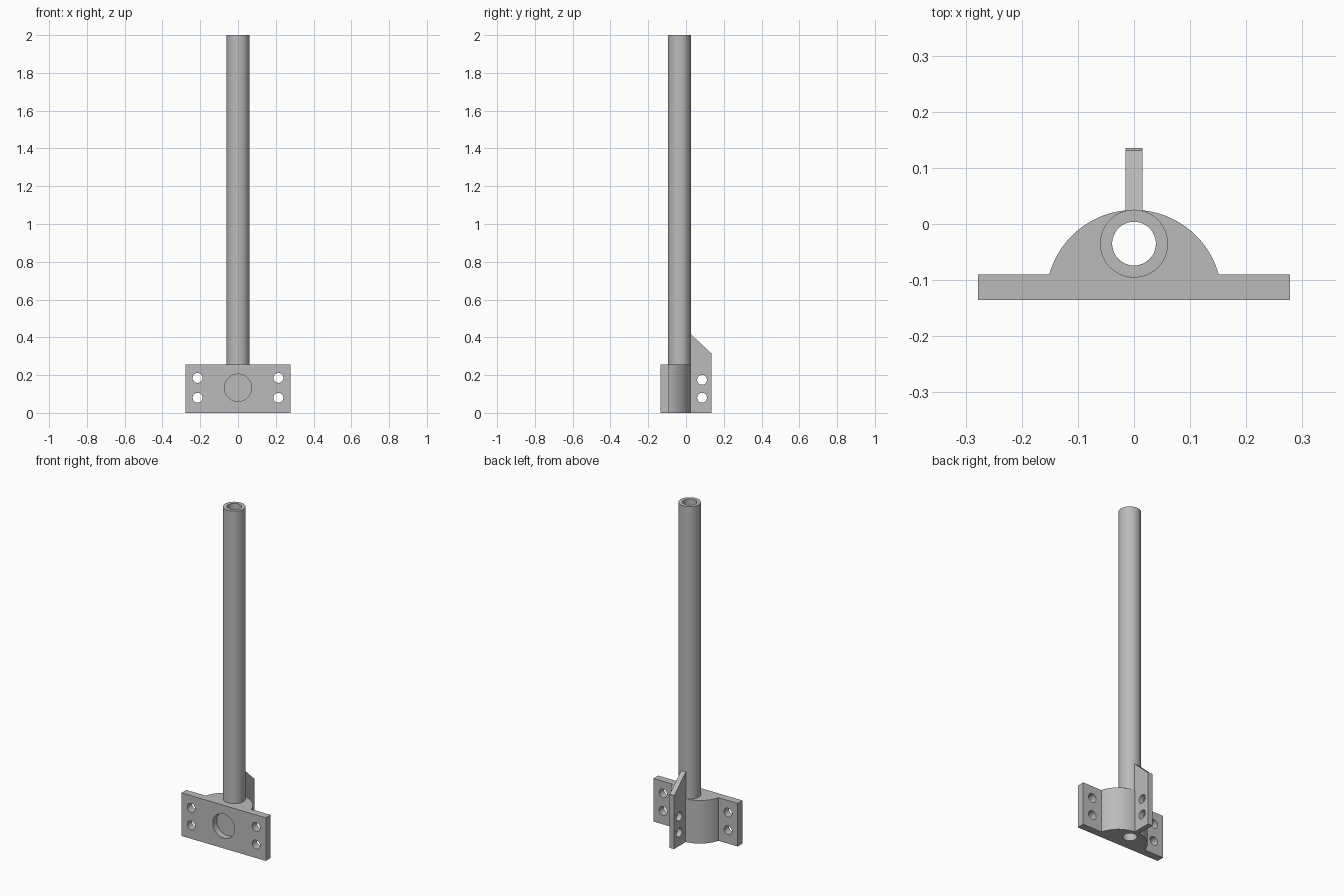
import bpy, bmesh, math
from mathutils import Matrix, Vector

cube = bpy.data.objects.get("Cube")
if cube:
    bpy.data.objects.remove(cube, do_unlink=True)

GREY = (0.5, 0.5, 0.5, 1)
steel = bpy.data.materials.new("plain_grey")
steel.use_nodes = True
steel.diffuse_color = GREY
steel.node_tree.nodes["Principled BSDF"].inputs["Base Color"].default_value = GREY

PLATE_H = 0.257
TUBE_Y = -0.035
TUBE_R, BORE_R = 0.0605, 0.039


def add_object(name, bm):
    bmesh.ops.recalc_face_normals(bm, faces=bm.faces)
    mesh = bpy.data.meshes.new(name)
    bm.to_mesh(mesh)
    bm.free()
    mesh.materials.append(steel)
    obj = bpy.data.objects.new(name, mesh)
    bpy.context.collection.objects.link(obj)
    return obj


def prism(name, points, offset):
    """Extrude a closed outline along an offset vector."""
    bm = bmesh.new()
    face = bm.faces.new([bm.verts.new(p) for p in points])
    new = bmesh.ops.extrude_face_region(bm, geom=[face])["geom"]
    bmesh.ops.translate(bm, verts=[v for v in new if isinstance(v, bmesh.types.BMVert)],
                        vec=offset)
    return add_object(name, bm)


def drill(obj, centre, axis, radius, depth):
    """Cut a round hole centred on a point, running along an axis."""
    bm = bmesh.new()
    turn = Vector((0, 0, 1)).rotation_difference(Vector(axis)).to_matrix().to_4x4()
    bmesh.ops.create_cone(bm, cap_ends=True, segments=48, radius1=radius, radius2=radius,
                          depth=depth, matrix=Matrix.Translation(centre) @ turn)
    cutter = add_object("hole_cutter", bm)
    cutter.hide_render = True
    mod = obj.modifiers.new("hole", "BOOLEAN")
    mod.operation, mod.solver, mod.object = "DIFFERENCE", "EXACT", cutter
    select(obj)
    bpy.ops.object.modifier_apply(modifier=mod.name)
    bpy.data.objects.remove(cutter, do_unlink=True)


def select(obj):
    bpy.ops.object.select_all(action="DESELECT")
    obj.select_set(True)
    bpy.context.view_layer.objects.active = obj


# Mounting base: flat plate with a rounded boss behind it
W, FRONT, BACK = 0.278, -0.135, -0.09
ARC_Y, ARC_R = -0.1316, 0.1566
start = math.asin((BACK - ARC_Y) / ARC_R)
STEPS = 48
outline = [(-W, FRONT, 0), (W, FRONT, 0), (W, BACK, 0)]
for i in range(STEPS + 1):
    a = start + (math.pi - 2 * start) * i / STEPS
    outline.append((ARC_R * math.cos(a), ARC_Y + ARC_R * math.sin(a), 0))
outline.append((-W, BACK, 0))
base = prism("mounting_base", outline, (0, 0, PLATE_H))

# Bore, bolt holes and the shallow round recess on the front
drill(base, (0, TUBE_Y, 0.13), (0, 0, 1), BORE_R, 1)
for x in (-0.214, 0.214):
    for z in (0.08, 0.185):
        drill(base, (x, -0.11, z), (0, 1, 0), 0.026, 0.2)
drill(base, (0, FRONT, 0.133), (0, 1, 0), 0.072, 0.078)

# Hollow mast
bm = bmesh.new()
profile = [(TUBE_R, PLATE_H), (TUBE_R, 2), (BORE_R, 2), (BORE_R, PLATE_H)]
ring = [bm.verts.new((r, TUBE_Y, z)) for r, z in profile]
edges = [bm.edges.new((ring[i], ring[(i + 1) % 4])) for i in range(4)]
bmesh.ops.spin(bm, geom=ring + edges, cent=(0, TUBE_Y, 0), axis=(0, 0, 1),
               angle=math.tau, steps=64, use_merge=True)
bmesh.ops.remove_doubles(bm, verts=bm.verts, dist=0.0001)
mast = add_object("hollow_mast", bm)

# Rear fin with sloped top and two bolt holes
T = 0.015
side = [(0.015, 0), (0.135, 0), (0.135, 0.318), (0.131, 0.318), (0.022, 0.42), (0.015, 0.42)]
fin = prism("rear_fin", [(-T, y, z) for y, z in side], (2 * T, 0, 0))
for z in (0.08, 0.175):
    drill(fin, (0, 0.085, z), (1, 0, 0), 0.026, 0.2)

for part in (base, mast, fin):
    select(part)
    bpy.ops.object.shade_smooth_by_angle(angle=math.radians(30))
